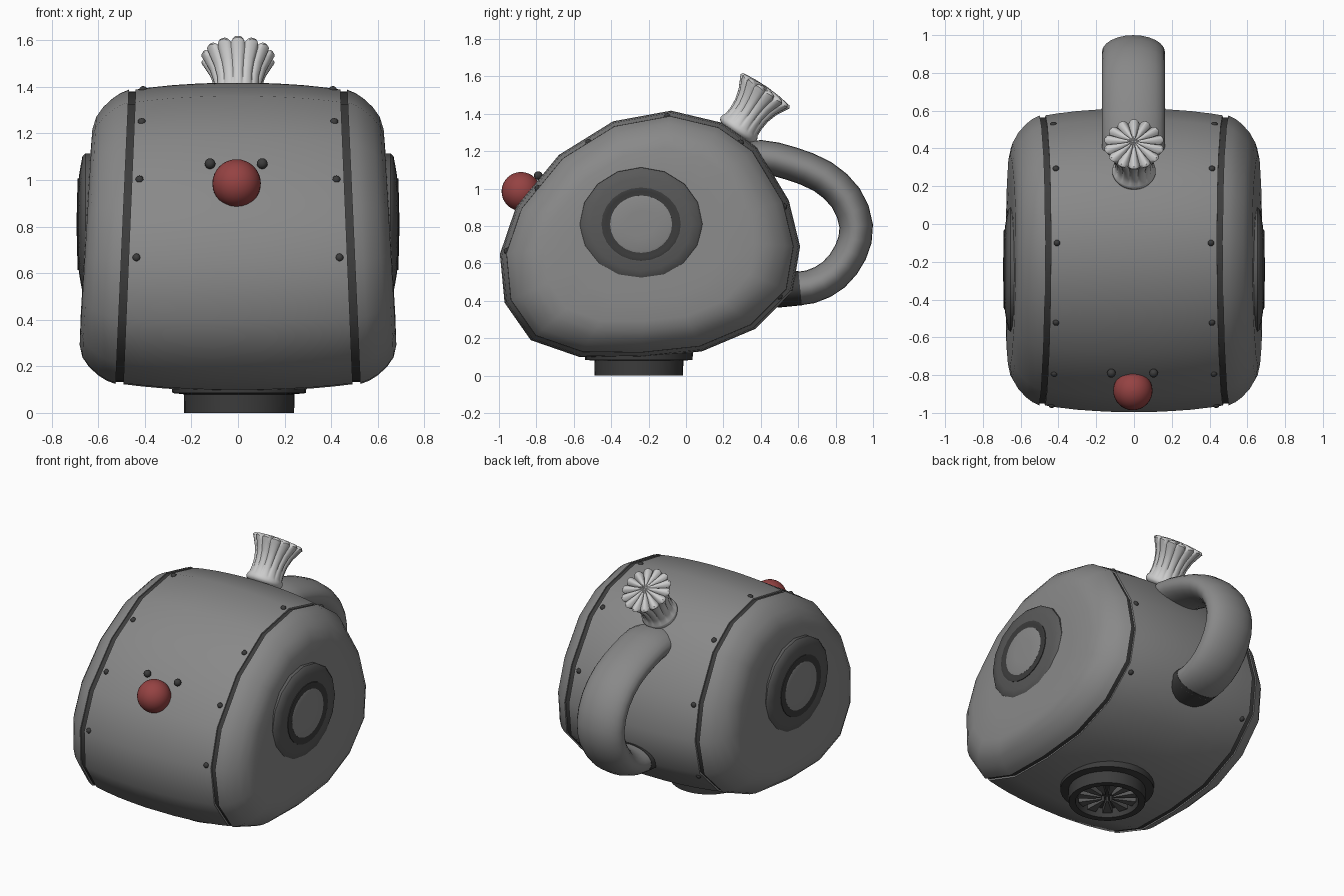
import bpy, bmesh, math
from mathutils import Vector, Matrix

if "Cube" in bpy.data.objects:
    bpy.data.objects.remove(bpy.data.objects["Cube"])

def material(name, r, g, b):
    m = bpy.data.materials.new(name)
    m.diffuse_color = (r, g, b, 1)
    m.use_nodes = True
    m.node_tree.nodes["Principled BSDF"].inputs["Base Color"].default_value = m.diffuse_color
    return m

BODY = material("mid_grey", .25, .25, .25)
BOSS = material("boss_grey", .1, .1, .1)
DARK = material("dark_grey", .045, .045, .045)
RED = material("red", .3, .055, .055)
PALE = material("pale_grey", .8, .8, .8)

def finish(name, verts, faces, mat, angle):
    me = bpy.data.meshes.new(name)
    me.from_pydata([tuple(v) for v in verts], [], faces)
    bm = bmesh.new()
    bm.from_mesh(me)
    bmesh.ops.recalc_face_normals(bm, faces=bm.faces)
    bm.to_mesh(me)
    bm.free()
    ob = bpy.data.objects.new(name, me)
    bpy.context.collection.objects.link(ob)
    me.materials.append(mat)
    bpy.ops.object.select_all(action='DESELECT')
    ob.select_set(True)
    bpy.context.view_layer.objects.active = ob
    bpy.ops.object.shade_smooth_by_angle(angle=math.radians(angle))
    return ob

def bridge(name, rings, mat=BODY, angle=40):
    """Skin a list of equal-length closed rings and cap both ends."""
    n, m = len(rings[0]), len(rings)
    faces = []
    for i in range(m - 1):
        a, b = i * n, (i + 1) * n
        faces += [(a + j, a + (j + 1) % n, b + (j + 1) % n, b + j) for j in range(n)]
    faces += [tuple(range(n)), tuple(range((m - 1) * n, m * n))]
    return finish(name, [v for r in rings for v in r], faces, mat, angle)

def lathe(name, profile, matrix, mat=BODY, n=32, flutes=0, angle=40):
    """profile: (radius, height, flute depth); flutes have sharp inner creases"""
    rings = []
    for r, h, *amp in profile:
        ring = []
        for j in range(n):
            a = math.tau * j / n
            cut = (amp[0] if amp else 0) * (1 - abs(math.sin(flutes * a / 2))) ** 1.5
            q = r * (1 - cut)
            ring.append(matrix @ Vector((q * math.cos(a), q * math.sin(a), h - .1 * cut)))
        rings.append(ring)
    return bridge(name, rings, mat, angle)

def ball(name, loc, r, mat, seg=16):
    prof = [(max(r * math.sin(math.pi * i / seg), .0005), -r * math.cos(math.pi * i / seg))
            for i in range(seg + 1)]
    return lathe(name, prof, Matrix.Translation(loc), mat, seg * 2)

# Body side outline (y, z), swept across x
OUT = [(-.995, .65), (-.91, .90), (-.68, 1.18), (-.39, 1.36), (-.08, 1.417), (.19, 1.353),
       (.38, 1.22), (.55, .936), (.61, .69), (.57, .45), (.37, .25), (.085, .13),
       (-.245, .095), (-.57, .10), (-.83, .19), (-.97, .39)]

def hull(x, s, y, z):
    y, z = -.2 + s * (y + .2), .75 + s * (z - .75)
    return Vector((x * (1 - .09 * (z - .73)), y, z))

def ring(x, s):
    return [hull(x, s, y, z) for y, z in OUT]

half = [(.1, 1), (.2, .994), (.3, .985), (.4, .97), (.467, .957), (.467, .92)]
bridge("body_band", [ring(-x, s) for x, s in reversed(half)] + [ring(0, 1)]
       + [ring(x, s) for x, s in half])

CAP = [(.498, .90), (.498, .956), (.535, .934), (.57, .90), (.61, .845), (.64, .78),
       (.654, .7), (.657, .5), (.657, .25)]
for sgn, side in ((1, "right"), (-1, "left")):
    # Rounded end, dark seam and round side boss
    bridge(f"end_cap_{side}", [ring(sgn * x, s) for x, s in CAP])
    bridge(f"seam_{side}", [ring(sgn * x, .943) for x in (.46, .51)], DARK)
    to_side = (Matrix.Translation((0, -.24, .81)) @ Matrix.Diagonal((1, 1, .925, 1))
               @ Matrix.Rotation(sgn * math.pi / 2, 4, 'Y'))
    lathe(f"side_boss_{side}", [(.33, .6), (.328, .655), (.315, .668), (.27, .676), (.225, .683),
          (.212, .684)], to_side, BOSS, 16)
    lathe(f"side_groove_{side}", [(.212, .66), (.212, .688), (.203, .69), (.19, .6875),
          (.17, .6865), (.165, .6865)], to_side, DARK, 24)
    lathe(f"side_button_{side}", [(.168, .66), (.166, .687), (.155, .69), (.08, .692),
          (.001, .693)], to_side, BODY, 24)
    # Rivets spaced along the outline
    for k, t in enumerate((.05, 1.4, 2.5, 3.95, 5.65, 7.1, 9.2)):
        i, f = int(t), t % 1
        p = Vector(OUT[i]).lerp(Vector(OUT[i + 1]), f)
        ball(f"rivet_{side}_{k}", hull(sgn * .433, .957, *p), .018, DARK, 6)
    ball(f"eye_{side}", (sgn * .112 - .008, -.79, 1.07), .023, DARK, 8)

# Nose
ball("nose", (-.006, -.882, .985), .104, RED)

# Handle: elliptical section swept along a smooth path
def sweep(name, path, hx, hr, mat=BODY, n=24):
    rings = []
    for i, p in enumerate(path):
        t = (path[min(i + 1, len(path) - 1)] - path[max(i - 1, 0)]).normalized()
        nrm = Vector((0, -t.z, t.y))
        rings.append([p + Vector((hx * math.cos(math.tau * j / n), 0, 0))
                      + nrm * hr * math.sin(math.tau * j / n) for j in range(n)])
    return bridge(name, rings, mat)

KEYS = [Vector((-.003, y, z)) for y, z in
        [(.27, 1.15), (.40, 1.17), (.56, 1.135), (.73, 1.065), (.855, .95), (.91, .80),
         (.88, .66), (.79, .54), (.665, .475), (.52, .46)]]
path = []
for i in range(len(KEYS) - 1):
    a, b, c, d = (KEYS[max(0, min(len(KEYS) - 1, i + k))] for k in (-1, 0, 1, 2))
    for t in (0, .5):
        path.append(b + .5 * t * (c - a) + t * t * (a - 2.5 * b + 2 * c - .5 * d)
                    + t ** 3 * (-.5 * a + 1.5 * b - 1.5 * c + .5 * d))
path.append(KEYS[-1])
sweep("handle", path, .167, .09)
sweep("handle_collar", [Vector((-.003, .48, .455)), Vector((-.003, .61, .468))], .169, .092, DARK)

# Fluted flared stopper, tilted backwards
tilt = Matrix.Translation((0, .275, 1.31)) @ Matrix.Rotation(math.radians(-35), 4, 'X')
lathe("stopper", [(.08, -.02), (.108, -.008), (.115, .008), (.112, .025), (.104, .04, .02),
      (.102, .08, .06), (.106, .13, .1), (.122, .185, .12), (.148, .235, .13), (.16, .257, .13),
      (.152, .27, .14), (.08, .279, .2), (.002, .283)], tilt, PALE, 112, 14, 50)

# Round foot with a recessed fan grille underneath
foot = Matrix.Translation((.005, -.252, 0))
lathe("foot", [(.20, .2), (.29, .13), (.287, .085), (.238, .08), (.236, 0), (.195, 0),
      (.185, .06), (.001, .06)], foot, DARK)
for k in range(11):
    rot = foot @ Matrix.Rotation(math.tau * k / 11, 4, 'Z')
    wedge = [(.04, -.005), (.18, -.03), (.18, .03), (.04, .005)]
    bridge(f"foot_blade_{k}", [[rot @ Vector((x, y, z)) for x, y in wedge] for z in (.025, .065)],
           BOSS)
